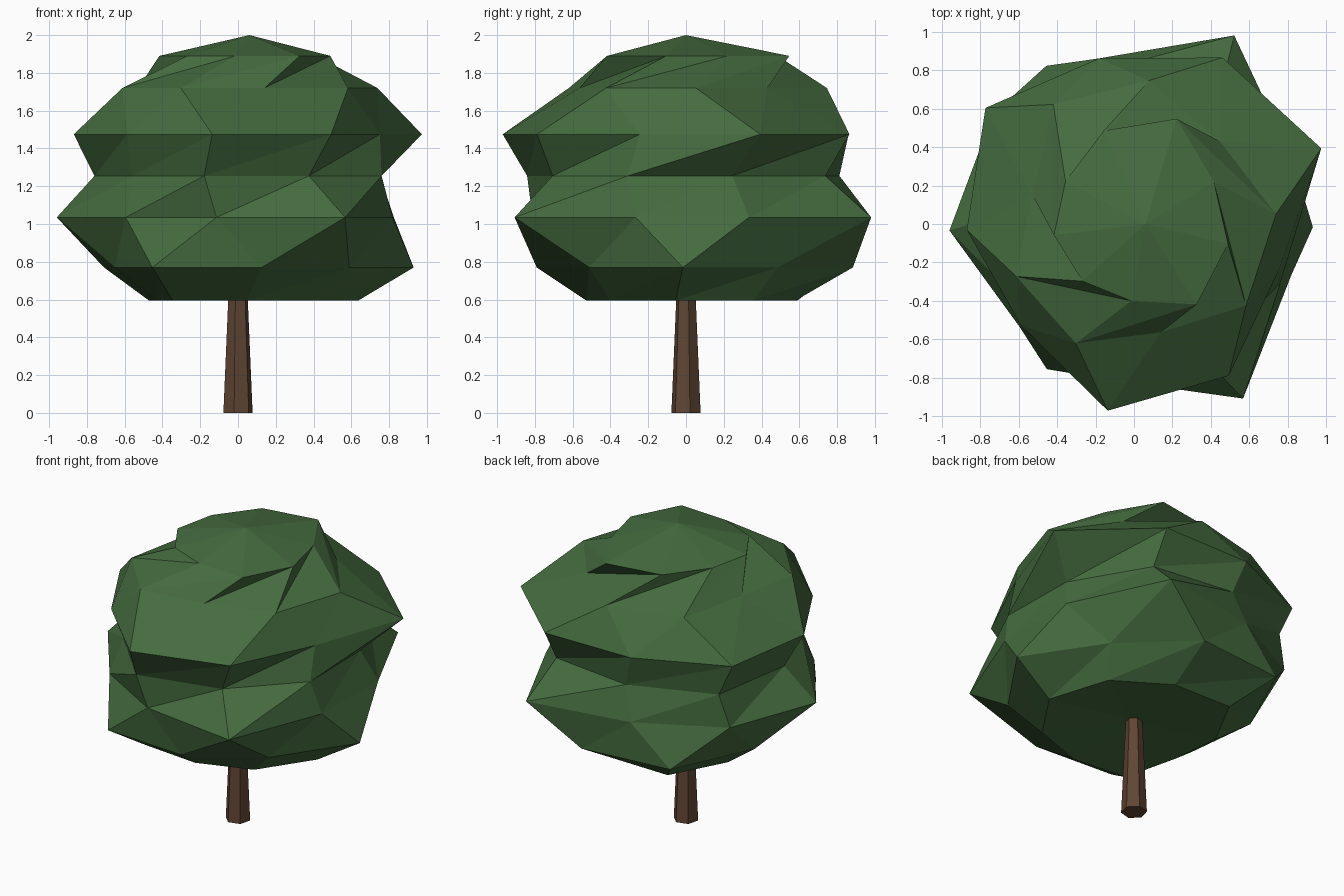
import bpy, bmesh
from math import cos, sin, radians

if "Cube" in bpy.data.objects:
    bpy.data.objects.remove(bpy.data.objects["Cube"])


def material(name, rgb):
    m = bpy.data.materials.new(name)
    m.diffuse_color = (*rgb, 1.0)
    m.use_nodes = True
    m.node_tree.nodes["Principled BSDF"].inputs["Base Color"].default_value = m.diffuse_color
    return m


def finish(name, bm, mat):
    bmesh.ops.recalc_face_normals(bm, faces=bm.faces[:])
    me = bpy.data.meshes.new(name)
    bm.to_mesh(me)
    bm.free()
    me.materials.append(mat)
    ob = bpy.data.objects.new(name, me)
    bpy.context.collection.objects.link(ob)
    return ob


def ring(bm, z, start, radii):
    """Ring of evenly spaced points with a radius for each point."""
    n = len(radii)
    out = []
    for k, r in enumerate(radii):
        a = radians(start + 360 * k / n)
        out.append(bm.verts.new((r * cos(a), r * sin(a), z)))
    return out


def bridge(bm, low, high):
    """Triangles between two rings, split along the same slant."""
    n = len(low)
    for k in range(n):
        j = (k + 1) % n
        bm.faces.new((low[k], low[j], high[j]))
        bm.faces.new((low[k], high[j], high[k]))


def fan(bm, loop, tip):
    v = bm.verts.new(tip)
    for k in range(len(loop)):
        bm.faces.new((loop[k], loop[(k + 1) % len(loop)], v))


leaf_green = material("leaf green", (0.06, 0.15, 0.05))
bark_brown = material("bark brown", (0.115, 0.06, 0.033))

# Trunk: tapered six-sided post reaching into the crown
bm = bmesh.new()
foot = ring(bm, 0.0, 15, [0.08] * 6)
top = ring(bm, 0.75, 15, [0.047] * 6)
for k in range(6):
    j = (k + 1) % 6
    bm.faces.new((foot[k], foot[j], top[j], top[k]))
bm.faces.new(foot[::-1])
bm.faces.new(top)
finish("trunk", bm, bark_brown)

# Crown: lumpy nine-sided rings (height, start angle, radii), hollowed underneath
levels = [
    (0.595, 35, [.62, .60, .65, .52, .45, .60, .53, .57, .64]),
    (0.77, 39, [.77, .90, .94, .76, .69, .88, .80, .78, .93]),
    (1.035, 22, [.89, 1.11, .88, .93, .96, .80, .82, 1.07, .86]),
    (1.255, 18, [.79, .87, .82, .90, .76, .71, .86, .80, .82]),
    (1.475, 22, [1.05, .98, .88, .98, .87, .79, .98, .93, .79]),
    (1.72, 4, [.74, .62, .75, .75, .55, .67, .69, .58, .72]),
    (1.89, 28, [.47, .59, .51, .42, .42, .40, .40, .53, .50]),
]
bm = bmesh.new()
rings = [ring(bm, *lv) for lv in levels]
for low, high in zip(rings, rings[1:]):
    bridge(bm, low, high)
fan(bm, rings[0], (0, 0, 0.65))
fan(bm, rings[-1], (0.06, 0, 2.0))
finish("crown", bm, leaf_green)
